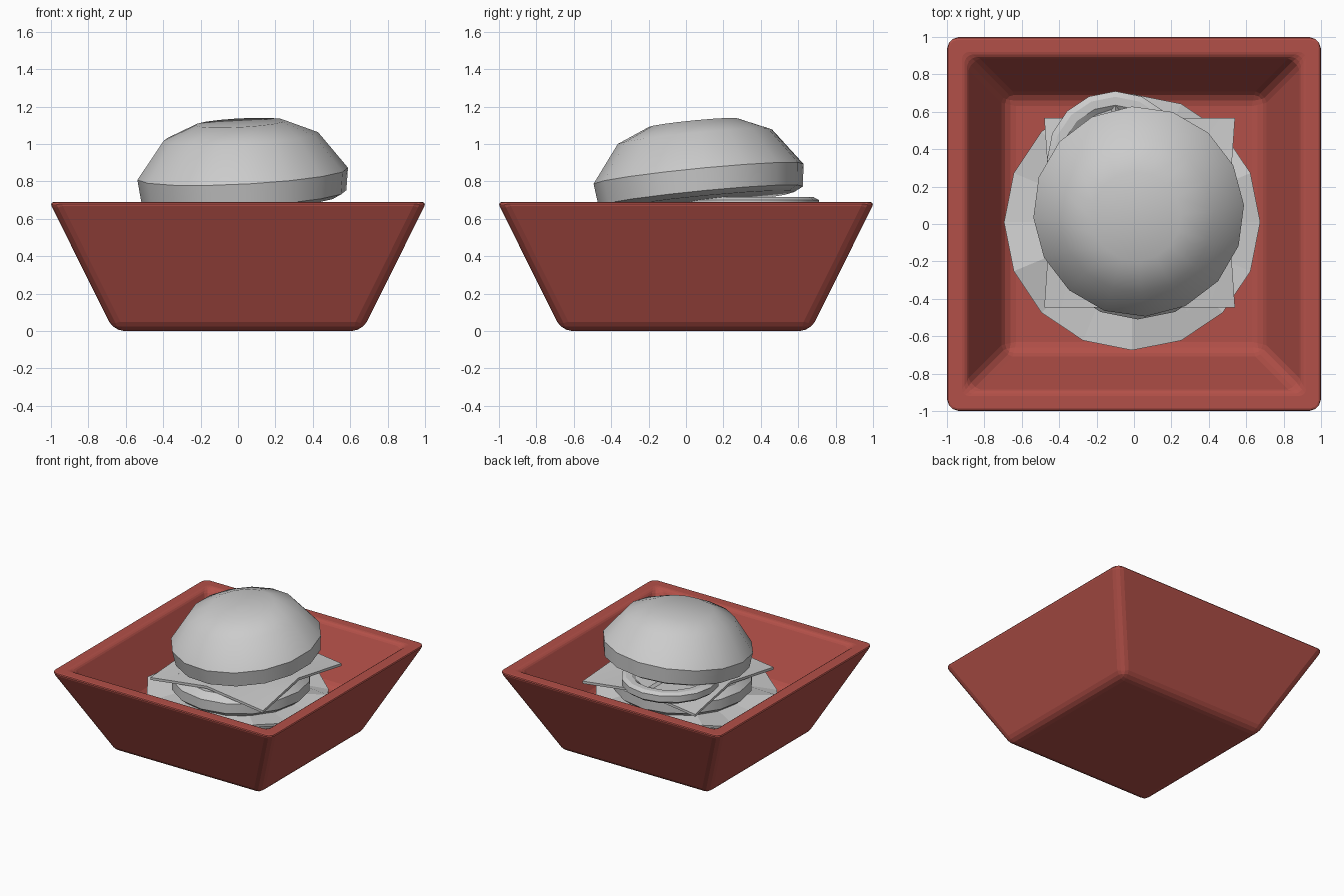
import bpy, bmesh, math
from mathutils import Matrix, Euler

if "Cube" in bpy.data.objects:
    bpy.data.objects.remove(bpy.data.objects["Cube"])

SIDES = 16


def finish(name, bm, smooth=30, loc=(0, 0, 0), rot=(0, 0, 0)):
    """Turn a bmesh into a named object with placement applied."""
    bmesh.ops.recalc_face_normals(bm, faces=bm.faces)
    bm.transform(Matrix.Translation(loc) @ Euler(rot).to_matrix().to_4x4())
    mesh = bpy.data.meshes.new(name)
    bm.to_mesh(mesh)
    bm.free()
    ob = bpy.data.objects.new(name, mesh)
    bpy.context.collection.objects.link(ob)
    bpy.ops.object.select_all(action='DESELECT')
    ob.select_set(True)
    bpy.context.view_layer.objects.active = ob
    if smooth:
        bpy.ops.object.shade_smooth_by_angle(angle=math.radians(smooth))
    return ob


def stack(profile, sides, phase=0.0, wave=None):
    """Closed solid through rings of (radius, height)."""
    bm = bmesh.new()
    rings = []
    for r, z in profile:
        ring = []
        for i in range(sides):
            a = phase + math.tau * i / sides
            dz = wave(i, r) if wave else 0
            ring.append(bm.verts.new((r * math.cos(a), r * math.sin(a), z + dz)))
        rings.append(ring)
    for a, b in zip(rings, rings[1:]):
        for i in range(sides):
            j = (i + 1) % sides
            bm.faces.new((a[i], a[j], b[j], b[i]))
    bm.faces.new(rings[0][::-1])
    bm.faces.new(rings[-1])
    return bm


# Basket: square tapered tray with a thick wall and rounded edges
q = math.sqrt(2)
bm = stack([(0.665 * q, 0), (1.008 * q, 0.69), (0.895 * q, 0.69), (0.685 * q, 0.27)], 4, math.pi / 4)
weights = bm.edges.layers.float.new("bevel_weight_edge")
for e in bm.edges:
    on_rim = all(v.co.z > 0.6 for v in e.verts)
    e[weights] = 0.45 if on_rim else 1.0
basket = finish("basket", bm, smooth=0)
bev = basket.modifiers.new("rounding", 'BEVEL')
bev.limit_method = 'WEIGHT'
bev.width = 0.055
bev.segments = 3
bpy.ops.object.modifier_apply(modifier=bev.name)
red = bpy.data.materials.new("basket_red")
red.diffuse_color = (0.45, 0.08, 0.065, 1)
red.use_nodes = True
red.node_tree.nodes["Principled BSDF"].inputs["Base Color"].default_value = red.diffuse_color
basket.data.materials.append(red)

# Bottom bun
finish("bottom_bun", stack([(0.46, 0.265), (0.54, 0.31), (0.55, 0.37), (0.50, 0.41)], SIDES),
       loc=(0, 0.01, 0))

# Lettuce: thin leaf with a wavy flat-faceted edge
def ripple(i, r):
    return (0.045 * math.sin(i * 2.3) - 0.01) if r > 0.6 else 0.0

finish("lettuce", stack([(0.45, 0.405), (0.685, 0.405), (0.685, 0.425), (0.45, 0.435)],
                        SIDES, wave=ripple), smooth=0, loc=(-0.01, 0.01, 0))

# Patty
finish("patty", stack([(0.47, 0.43), (0.52, 0.47), (0.52, 0.55), (0.47, 0.60)], SIDES),
       loc=(0.02, 0.01, 0))

# Cheese: thin square with drooping corners and slightly pinched sides
bm = bmesh.new()
bmesh.ops.create_grid(bm, x_segments=4, y_segments=4, size=0.5)
for v in bm.verts:
    x, y = v.co.x, v.co.y
    v.co.x *= 0.95 + 0.07 * abs(y) / 0.5
    v.co.y *= 1.015
    v.co.z = -0.065 * abs(x * y) / 0.25
top = bmesh.ops.extrude_face_region(bm, geom=bm.faces[:])
for v in [g for g in top["geom"] if isinstance(g, bmesh.types.BMVert)]:
    v.co.z += 0.02
finish("cheese", bm, loc=(0.03, 0.06, 0.615))

# Tomato slice: rind with shallow seed pockets
bm = stack([(0.34, 0), (0.365, 0.02), (0.365, 0.07), (0.335, 0.087), (0.29, 0.087)], SIDES)
cap = max(bm.faces, key=lambda f: (len(f.verts), f.calc_center_median().z))
wedges = bmesh.ops.poke(bm, faces=[cap])["faces"]
for k in range(0, SIDES, 4):
    bmesh.ops.inset_region(bm, faces=wedges[k:k + 4], thickness=0.03, depth=-0.02)
finish("tomato_slice", bm, loc=(-0.1, 0.345, 0.63))

# Top bun: low dome tipped up over the tomato
finish("top_bun", stack([(0.50, -0.145), (0.55, -0.12), (0.565, 0), (0.415, 0.20),
                         (0.24, 0.275)], SIDES, phase=0.06, ).copy(),
       smooth=33, loc=(0.025, 0.067, 0.84), rot=(math.radians(5.6), math.radians(-3), 0))
